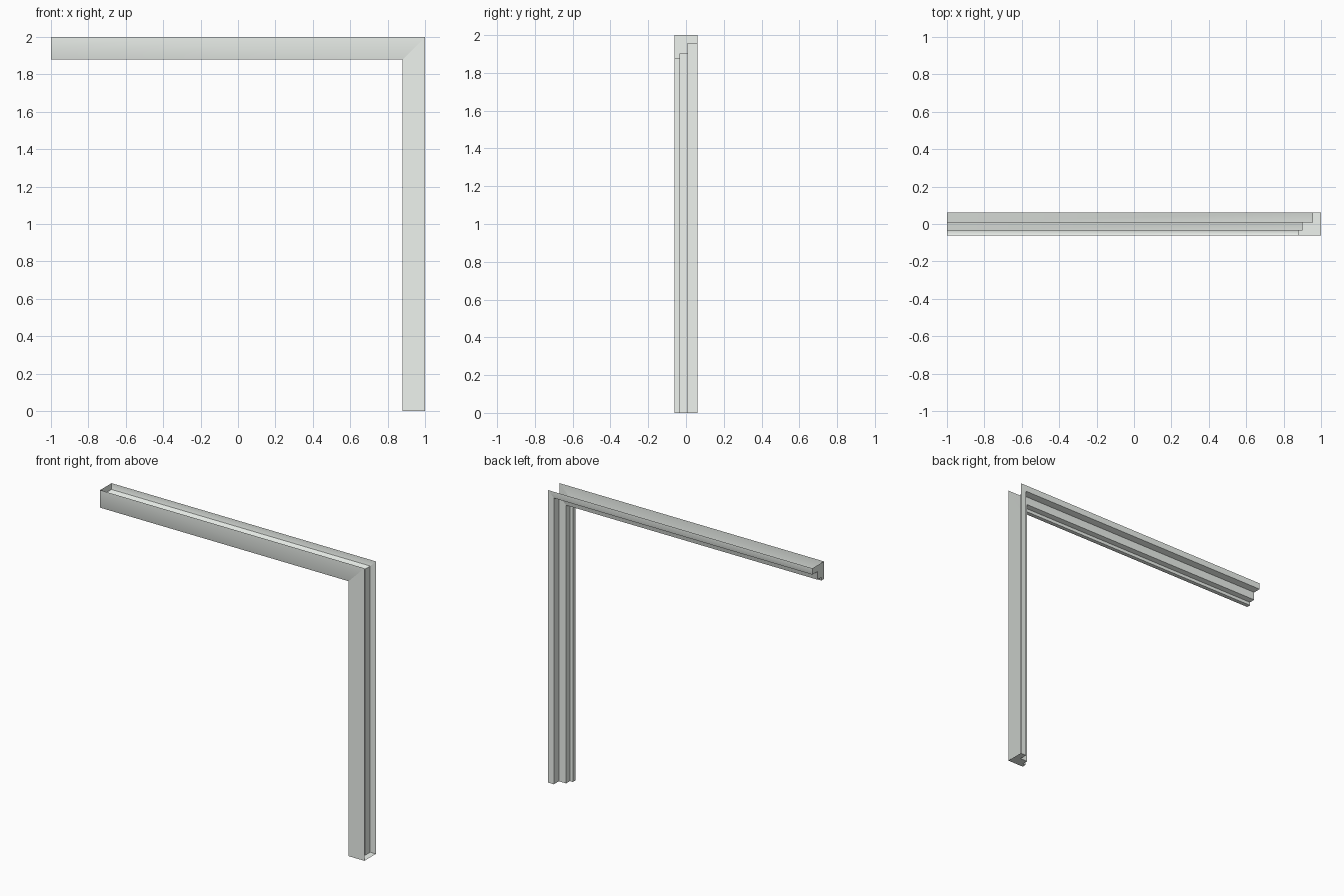
import bpy

if "Cube" in bpy.data.objects:
    bpy.data.objects.remove(bpy.data.objects["Cube"])

# Stepped moulding section: (depth in from the outer edge, y), open on the outer side
PROFILE = [(0, -0.062), (0.12, -0.062), (0.12, -0.034), (0.098, -0.034),
           (0.098, 0.008), (0.043, 0.008), (0.043, 0.062), (0, 0.062)]
N = len(PROFILE)

# Pale off-white paint
paint = bpy.data.materials.new("pale_paint")
paint.diffuse_color = (0.86, 0.9, 0.86, 1)
paint.use_nodes = True
paint.node_tree.nodes["Principled BSDF"].inputs["Base Color"].default_value = paint.diffuse_color


def moulding(name, start, flip, softness):
    """Mitred strip from a capped square end to the top right corner."""
    end = [start(d, y) for d, y in PROFILE]
    mitre = [(1 - d, y, 2 - d) for d, y in PROFILE]
    verts = end + mitre + end  # last ring is kept separate for a crisp end cap
    faces = [(i, i + 1, N + i + 1, N + i) for i in range(N - 1)]
    faces.append(tuple(range(3 * N - 1, 2 * N - 1, -1)))
    if flip:
        faces = [f[::-1] for f in faces]
    mesh = bpy.data.meshes.new(name)
    mesh.from_pydata(verts, [], faces)
    mesh.materials.append(paint)
    mesh.update()
    # Soft shading: tilt the flat normals a little towards the smooth ones
    if softness:
        flat = [p.normal.copy() for p in mesh.polygons]
        soft = [v.normal.copy() for v in mesh.vertices]
        normals = [flat[p.index].lerp(soft[v], softness).normalized()
                   for p in mesh.polygons for v in p.vertices]
        mesh.shade_smooth()
        mesh.normals_split_custom_set(normals)
    obj = bpy.data.objects.new(name, mesh)
    bpy.context.collection.objects.link(obj)
    return obj


# Horizontal head piece along the top, softly shaded
moulding("frame_head", lambda d, y: (-1, y, 2 - d), False, 0.3)
# Vertical jamb on the right, flat shaded
moulding("frame_jamb", lambda d, y: (1 - d, y, 0), True, 0)
